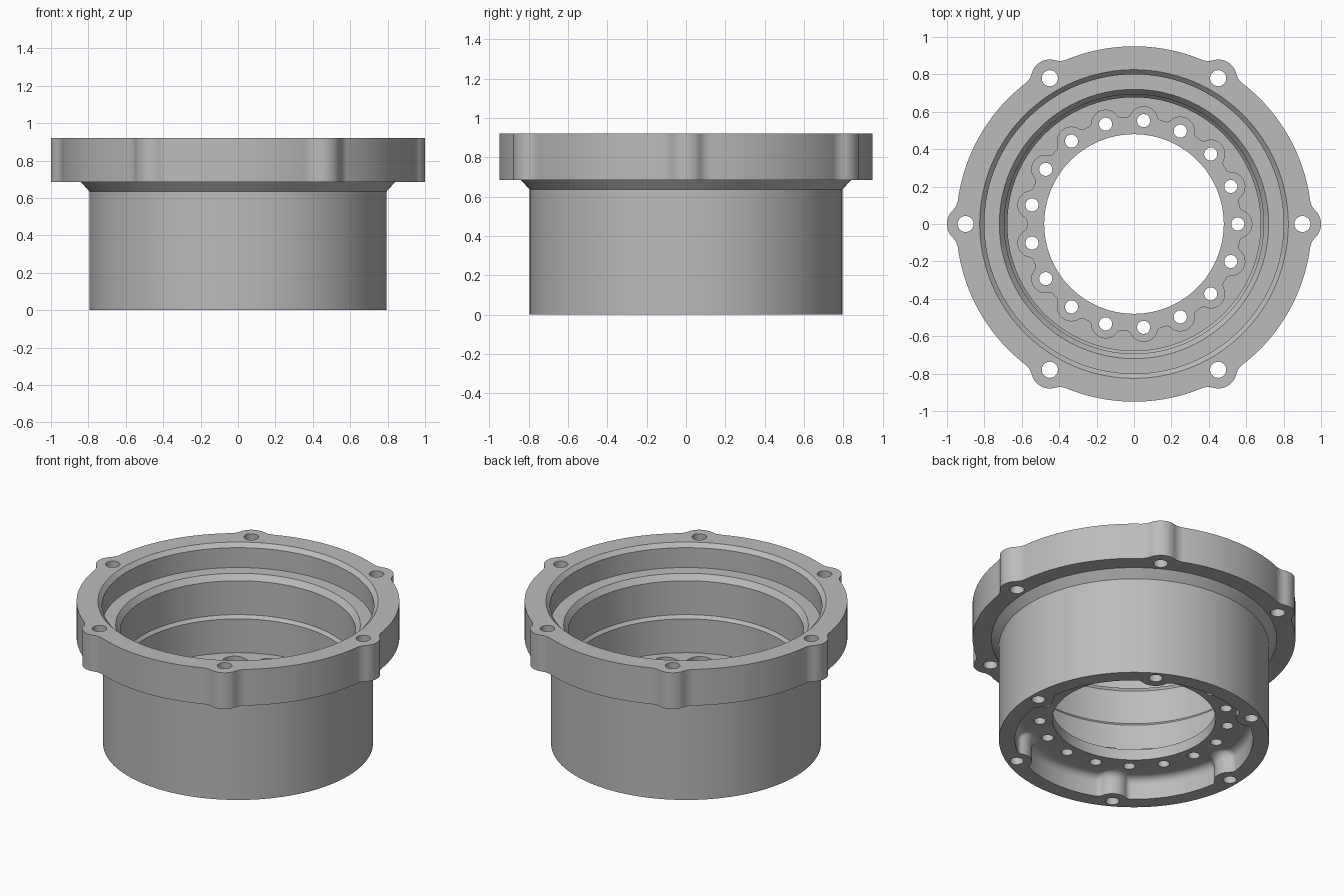
import bpy, bmesh
from math import sin, cos, acos, atan2, sqrt, pi, tau, radians
from mathutils import Matrix

if "Cube" in bpy.data.objects:
    bpy.data.objects.remove(bpy.data.objects["Cube"], do_unlink=True)

STEPS = 1020  # divisible by both bolt counts


def plain(radius):
    return lambda angle: radius


def lobed(base, count, centre, lobe, fillet, side):
    """Circle with filleted round lobes, outward (side 1) or inward (side -1)."""
    dist = base + side * fillet
    reach = lobe + fillet
    alpha = acos((dist**2 + centre**2 - reach**2) / (2 * dist * centre))
    # Tangent point where the lobe meets its fillet
    k = lobe / reach
    tx = centre + k * (dist * cos(alpha) - centre)
    tangent = atan2(k * dist * sin(alpha), tx)
    pitch = tau / count

    def radius(angle):
        a = abs((angle + pitch / 2) % pitch - pitch / 2)
        if a >= alpha:
            return base
        if a > tangent:
            b = a - alpha
            return dist * cos(b) - side * sqrt(max(0, fillet**2 - (dist * sin(b))**2))
        return centre * cos(a) + side * sqrt(max(0, lobe**2 - (centre * sin(a))**2))
    return radius


def shrunk(func, amount):
    return lambda angle: func(angle) - amount


flange = lobed(0.95, 6, 0.9, 0.1, 0.1, 1)
pockets = lobed(0.57, 17, 0.555, 0.075, 0.03, 1)
recess = lobed(0.70, 6, 0.735, 0.09, 0.04, -1)

# Closed section of the housing: height and radius rule of each ring
section = [
    (0, plain(0.795)), (0.635, plain(0.795)), (0.685, plain(0.84)),
    (0.685, flange), (0.92, flange),
    (0.92, plain(0.825)), (0.895, plain(0.80)),
    (0.766, plain(0.80)), (0.766, plain(0.72)), (0.73, plain(0.693)),
    (0.51, plain(0.693)), (0.49, plain(0.677)), (0.27, plain(0.677)),
    (0.27, pockets), (0.21, pockets), (0.21, plain(0.48)), (0.14, plain(0.48)),
]
# Rounded corner under the bolt ledge
bend = 0.05
for i in range(6):
    t = i / 5 * pi / 2
    section.append((0.14 - bend * (1 - cos(t)), shrunk(recess, bend * (1 - sin(t)))))
section.append((0, recess))

bm = bmesh.new()
rings = []
for z, rule in section:
    ring = []
    for i in range(STEPS):
        a = tau * i / STEPS
        r = rule(a)
        ring.append(bm.verts.new((r * cos(a), r * sin(a), z)))
    rings.append(ring)
for j, lower in enumerate(rings):
    upper = rings[(j + 1) % len(rings)]
    for i in range(STEPS):
        n = (i + 1) % STEPS
        bm.faces.new((lower[i], lower[n], upper[n], upper[i]))
bmesh.ops.recalc_face_normals(bm, faces=bm.faces)


def make_object(name, bm):
    mesh = bpy.data.meshes.new(name)
    bm.to_mesh(mesh)
    bm.free()
    obj = bpy.data.objects.new(name, mesh)
    bpy.context.collection.objects.link(obj)
    return obj


housing = make_object("housing", bm)

# Bolt holes: flange, bottom rim and inner ledge
bm = bmesh.new()
for count, centre, radius, low, high in (
        (6, 0.9, 0.043, 0.6, 1.0),
        (6, 0.735, 0.04, -0.1, 0.25),
        (17, 0.555, 0.035, 0.05, 0.25)):
    for i in range(count):
        a = tau * i / count
        place = Matrix.Translation((centre * cos(a), centre * sin(a), (low + high) / 2))
        bmesh.ops.create_cone(bm, cap_ends=True, segments=32, radius1=radius,
                              radius2=radius, depth=high - low, matrix=place)
cutter = make_object("hole_cutter", bm)
cutter.hide_render = True

cut = housing.modifiers.new("bolt_holes", "BOOLEAN")
cut.operation = "DIFFERENCE"
cut.solver = "EXACT"
cut.object = cutter
bpy.ops.object.select_all(action="DESELECT")
bpy.context.view_layer.objects.active = housing
housing.select_set(True)
bpy.ops.object.modifier_apply(modifier=cut.name)
bpy.data.objects.remove(cutter, do_unlink=True)

# Grey metal
grey = bpy.data.materials.new("grey_metal")
grey.use_nodes = True
colour = (0.5, 0.5, 0.5, 1)
grey.diffuse_color = colour
grey.node_tree.nodes["Principled BSDF"].inputs["Base Color"].default_value = colour
housing.data.materials.clear()
housing.data.materials.append(grey)
bpy.ops.object.shade_smooth_by_angle(angle=radians(30))
